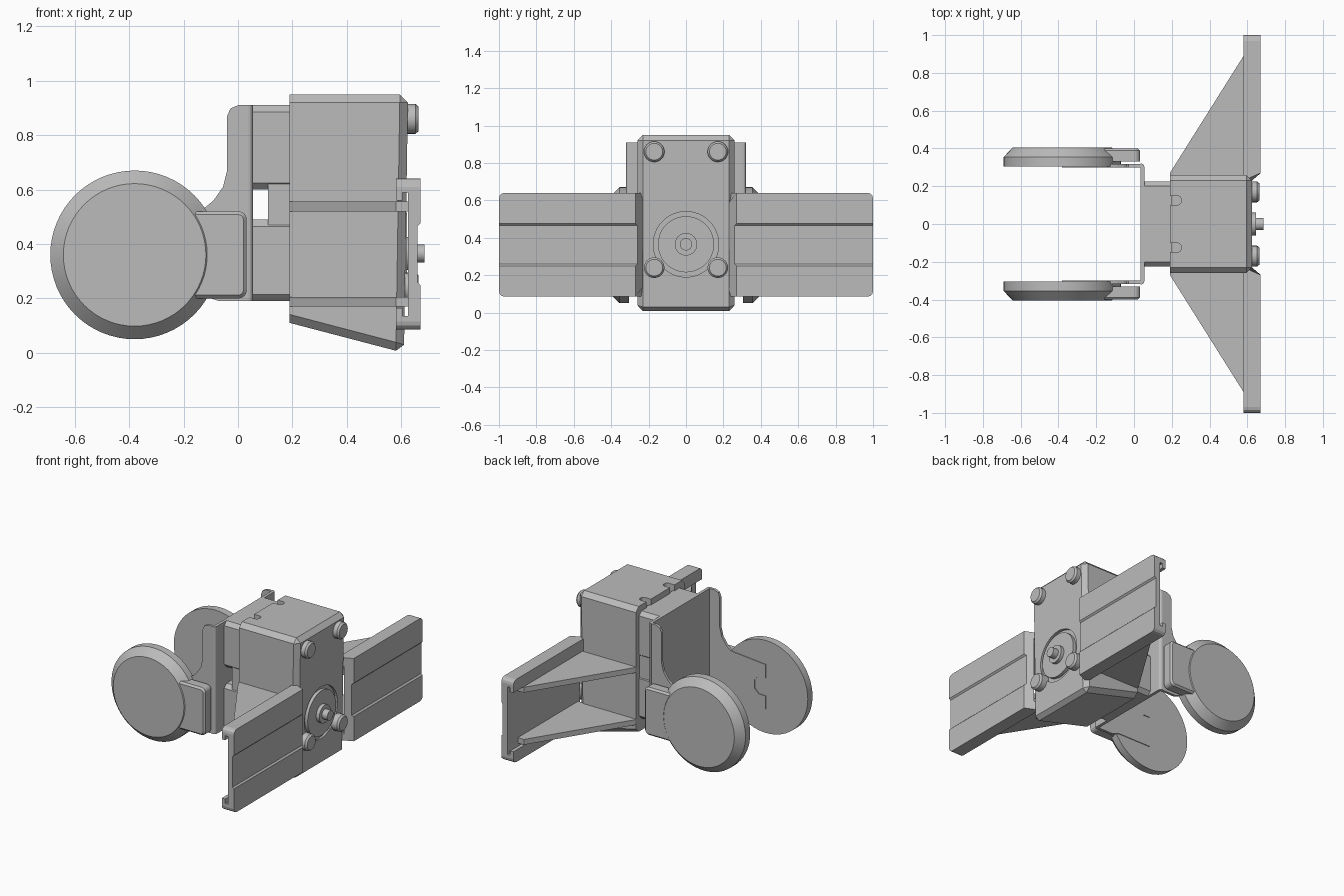
import bpy, bmesh, math
from mathutils import Matrix, Vector

if "Cube" in bpy.data.objects:
    bpy.data.objects.remove(bpy.data.objects["Cube"])

grey = bpy.data.materials.new("plain grey")
grey.use_nodes = True
COLOUR = (0.5, 0.5, 0.5, 1)
grey.diffuse_color = COLOUR
grey.node_tree.nodes["Principled BSDF"].inputs["Base Color"].default_value = COLOUR


def finish(name, bm, smooth=False):
    bmesh.ops.recalc_face_normals(bm, faces=bm.faces[:])
    mesh = bpy.data.meshes.new(name)
    bm.to_mesh(mesh)
    bm.free()
    ob = bpy.data.objects.new(name, mesh)
    bpy.context.collection.objects.link(ob)
    mesh.materials.append(grey)
    if smooth:
        bpy.ops.object.select_all(action='DESELECT')
        ob.select_set(True)
        bpy.context.view_layer.objects.active = ob
        bpy.ops.object.shade_smooth_by_angle(angle=math.radians(30))
    return ob


def prism(points, lo, hi, axis="y"):
    """Extrude an (x, z) outline along y, or an (x, y) outline along z."""
    bm = bmesh.new()
    place = (lambda a, b, c: (a, c, b)) if axis == "y" else (lambda a, b, c: (a, b, c))
    low = [bm.verts.new(place(a, b, lo)) for a, b in points]
    high = [bm.verts.new(place(a, b, hi)) for a, b in points]
    bm.faces.new(low)
    bm.faces.new(high)
    for i in range(len(points)):
        j = (i + 1) % len(points)
        bm.faces.new((low[i], low[j], high[j], high[i]))
    bmesh.ops.recalc_face_normals(bm, faces=bm.faces[:])
    return bm


def rect(x0, x1, b0, b1):
    return [(x0, b0), (x1, b0), (x1, b1), (x0, b1)]


def bevel(bm, rule, size, segments=1):
    edges = [e for e in bm.edges if rule(e.verts[0].co, e.verts[1].co)]
    bmesh.ops.bevel(bm, geom=edges, offset=size, segments=segments,
                    profile=0.5, affect='EDGES')


def lathe(rings, centre, axis, sides=48):
    """Stack circles given as (distance along axis, radius)."""
    bm = bmesh.new()
    turn = Vector((0, 0, 1)).rotation_difference(Vector(axis)).to_matrix()
    loops = []
    for d, r in rings:
        loops.append([bm.verts.new(Vector(centre) + turn @ Vector(
            (r * math.cos(2 * math.pi * k / sides), r * math.sin(2 * math.pi * k / sides), d)))
            for k in range(sides)])
    bm.faces.new(loops[0])
    bm.faces.new(loops[-1])
    for a, b in zip(loops, loops[1:]):
        for k in range(sides):
            m = (k + 1) % sides
            bm.faces.new((a[k], a[m], b[m], b[k]))
    return bm


def cut(ob, cutter):
    cutter.hide_render = True
    mod = ob.modifiers.new("cut", 'BOOLEAN')
    mod.operation = 'DIFFERENCE'
    mod.solver = 'EXACT'
    mod.object = cutter
    bpy.context.view_layer.objects.active = ob
    bpy.ops.object.modifier_apply(modifier=mod.name)
    bpy.data.objects.remove(cutter)


# Housing with chamfers on every edge except around its rear face
bm = prism([(0.19, 0.11), (0.61, 0), (0.625, 0), (0.625, 0.95), (0.19, 0.95)], -0.26, 0.26)
bmesh.ops.remove_doubles(bm, verts=bm.verts[:], dist=0.02)
bevel(bm, lambda a, b: not (a.x < 0.2 and b.x < 0.2), 0.03)
housing = finish("housing", bm)
SHAFT = (0, 0, 0.365)
cut(housing, finish("socket_cutter", lathe([(0.6, 0.175), (0.7, 0.175)], SHAFT, (1, 0, 0))))
for s in (-1, 1):
    bm = prism(rect(0.15, 0.25, s * 0.125 - 0.024, s * 0.125 + 0.024), 0.9, 1, "z")
    bevel(bm, lambda a, b: a.x > 0.2 and b.x > 0.2 and abs(a.z - b.z) > 0.05, 0.02, 4)
    cut(housing, finish("notch_cutter", bm))

# Drive boss, shaft and screws on the face
finish("drive_boss", lathe([(0.59, 0.15), (0.622, 0.15)], SHAFT, (1, 0, 0)), True)
finish("drive_shaft", lathe([(0.6, 0.06), (0.645, 0.06), (0.645, 0.033), (0.685, 0.033)],
                            SHAFT, (1, 0, 0)), True)
for s in (-1, 1):
    for level, z in (("upper", 0.86), ("lower", 0.24)):
        finish(level + "_screw", lathe([(0.6, 0.055), (0.652, 0.055), (0.664, 0.045)],
                                       (0, s * 0.17, z), (1, 0, 0), 24), True)

# Rear mounting block with a window between its two pads
for name, z0, z1 in (("upper_pad", 0.6, 0.91), ("lower_pad", 0.19, 0.49)):
    bm = prism(rect(0.055, 0.2, z0, z1), -0.225, 0.225)
    bevel(bm, lambda a, b: abs(a.x - b.x) > 0.1, 0.025)
    finish(name, bm)
finish("pad_core", prism(rect(0.11, 0.2, 0.45, 0.65), -0.22, 0.22))

# Bracket back plate with rounded bends
bm = prism(rect(0.035, 0.055, -0.32, 0.32), 0.19, 0.91, "z")
bevel(bm, lambda a, b: a.x > 0.05 and b.x > 0.05 and abs(a.z - b.z) > 0.5, 0.018, 4)
finish("bracket_back", bm)

flange = [(0.045, 0.19), (-0.07, 0.19), (-0.13, 0.21), (-0.38, 0.21),
          (-0.38, 0.3), (-0.33, 0.3), (-0.3, 0.33), (-0.3, 0.39), (-0.33, 0.42), (-0.38, 0.42),
          (-0.38, 0.51), (-0.15, 0.53), (-0.12, 0.535), (-0.09, 0.56), (-0.055, 0.61),
          (-0.04, 0.67), (-0.04, 0.87), (-0.028, 0.898), (0, 0.91), (0.045, 0.91)]
rail = [(0.67, 0.64), (0.58, 0.64), (0.58, 0.56), (0.605, 0.56), (0.605, 0.59), (0.625, 0.59)]
rail += [(x, 0.725 - z) for x, z in reversed(rail)]
rail += [(0.67, 0.25), (0.66, 0.26), (0.66, 0.465), (0.67, 0.475)]

for s, side in ((-1, "right"), (1, "left")):
    # Bracket flange, round pad and the clip joining them
    finish(side + "_flange", prism(flange, s * 0.3, s * 0.318))
    finish(side + "_round_pad", lathe([(0.305, 0.31), (0.355, 0.31), (0.405, 0.262)],
                                      (-0.38, 0, 0.36), (0, s, 0), 64), True)
    bm = prism(rect(-0.2, 0.032, 0.2, 0.52), s * 0.33, s * 0.4)
    bevel(bm, lambda a, b: a.x > 0 and b.x > 0 and abs(a.y - b.y) > 0.05, 0.03, 4)
    bevel(bm, lambda a, b: min(abs(a.y), abs(b.y)) > 0.39, 0.012)
    finish(side + "_clip", bm)

    # Wing rail with rounded tips and a slanted inner end
    bm = prism(rail, s * 0.23, s)
    for v in bm.verts:
        if abs(v.co.y) < 0.5:
            v.co.y = s * (0.23 + max(0, v.co.x - 0.63))
    bevel(bm, lambda a, b: min(abs(a.y), abs(b.y)) > 0.99 and abs(a.x - b.x) > 0.08
          and abs(a.z - b.z) < 0.01, 0.03, 3)
    finish(side + "_wing_rail", bm)

    # Gussets bracing the wing
    corner = [(0.19, s * 0.25), (0.19, s * 0.27), (0.58, s * 0.89), (0.63, s * 0.89), (0.63, s * 0.25)]
    for level, z in (("upper", 0.52), ("lower", 0.17)):
        finish(side + "_" + level + "_gusset", prism(corner, z, z + 0.036, "z"))
